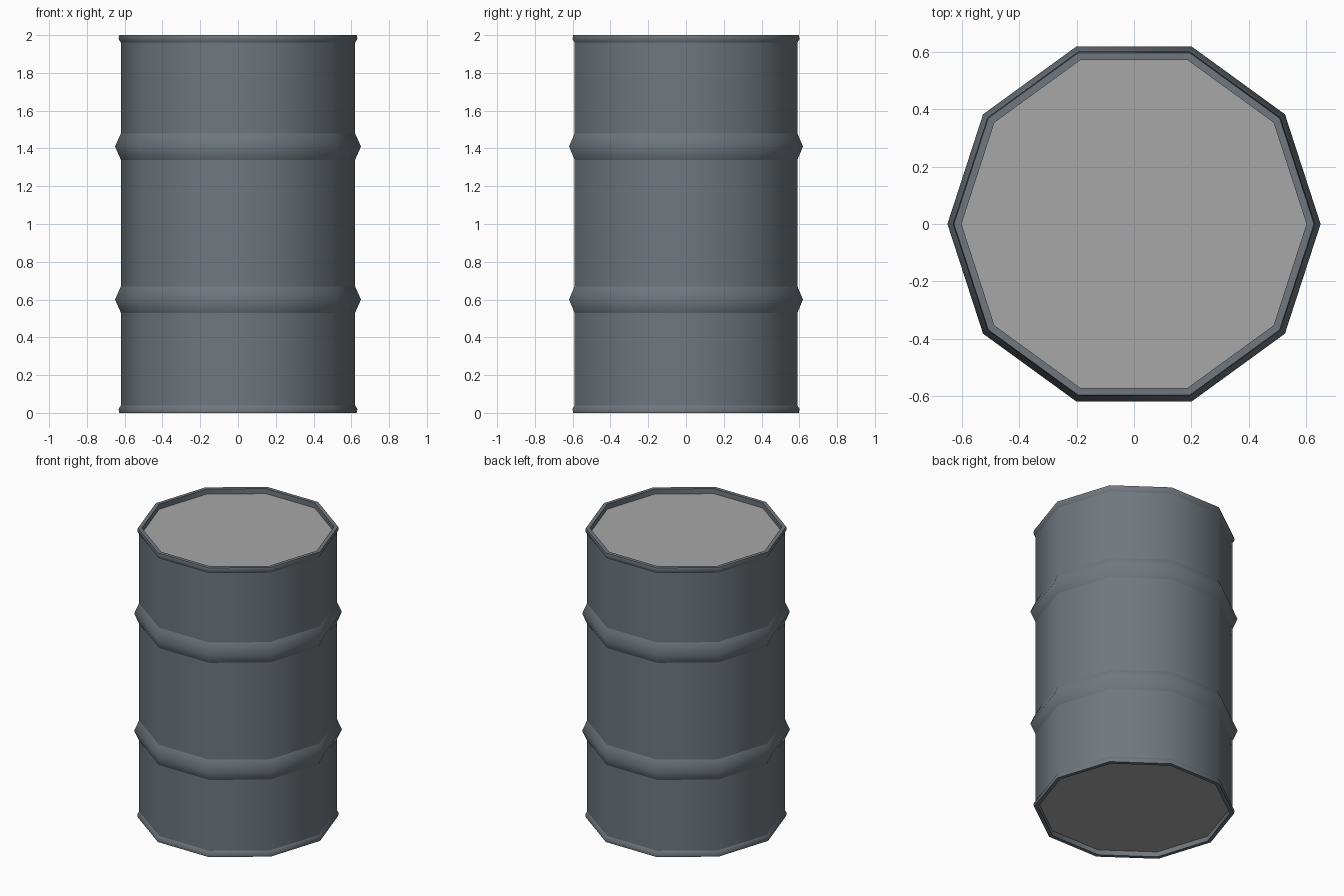
import bpy, bmesh, math

if "Cube" in bpy.data.objects:
    bpy.data.objects.remove(bpy.data.objects["Cube"])

SIDES = 10


def material(name, color):
    m = bpy.data.materials.new(name)
    m.diffuse_color = color
    m.use_nodes = True
    m.node_tree.nodes["Principled BSDF"].inputs["Base Color"].default_value = m.diffuse_color
    return m


def ring(bm, r, z):
    return [bm.verts.new((r * math.cos(2 * math.pi * i / SIDES),
                          r * math.sin(2 * math.pi * i / SIDES), z)) for i in range(SIDES)]


def make_object(name, bm, mat):
    mesh = bpy.data.meshes.new(name)
    bm.to_mesh(mesh)
    bm.free()
    ob = bpy.data.objects.new(name, mesh)
    bpy.context.collection.objects.link(ob)
    mesh.materials.append(mat)
    return ob


steel = material("painted_steel", (0.16, 0.186, 0.21, 1))
grey = material("grey_disc", (0.39, 0.39, 0.39, 1))

# drum shell: (radius, height, sharp crease) from lower inner lip to upper inner lip
lip = [(0.602, 0.035, True), (0.602, 0.0, True), (0.628, 0.0, True),
       (0.632, 0.02, False), (0.62, 0.04, True)]


def bead(z):
    return [(0.62, z - 0.07, True), (0.651, z, False), (0.62, z + 0.07, True)]


profile = lip + bead(0.6) + bead(1.41) + [(r, 2 - z, s) for r, z, s in reversed(lip)]

bm = bmesh.new()
rings = [ring(bm, r, z) for r, z, _ in profile]
for a, b in zip(rings, rings[1:]):
    for i in range(SIDES):
        j = (i + 1) % SIDES
        bm.faces.new((a[i], a[j], b[j], b[i])).smooth = True
for loop, (_, _, sharp) in zip(rings, profile):
    for i in range(SIDES):
        bm.edges.get((loop[i], loop[(i + 1) % SIDES])).smooth = not sharp
# flat ring on top and underneath, and inner lip walls, keep their own creases
make_object("drum_shell", bm, steel)

# recessed end discs, facing outward
for name, z in (("bottom_disc", 0.035), ("top_lid", 1.965)):
    bm = bmesh.new()
    verts = ring(bm, 0.602, z)
    bm.faces.new(verts if z > 1 else verts[::-1])
    make_object(name, bm, grey)
